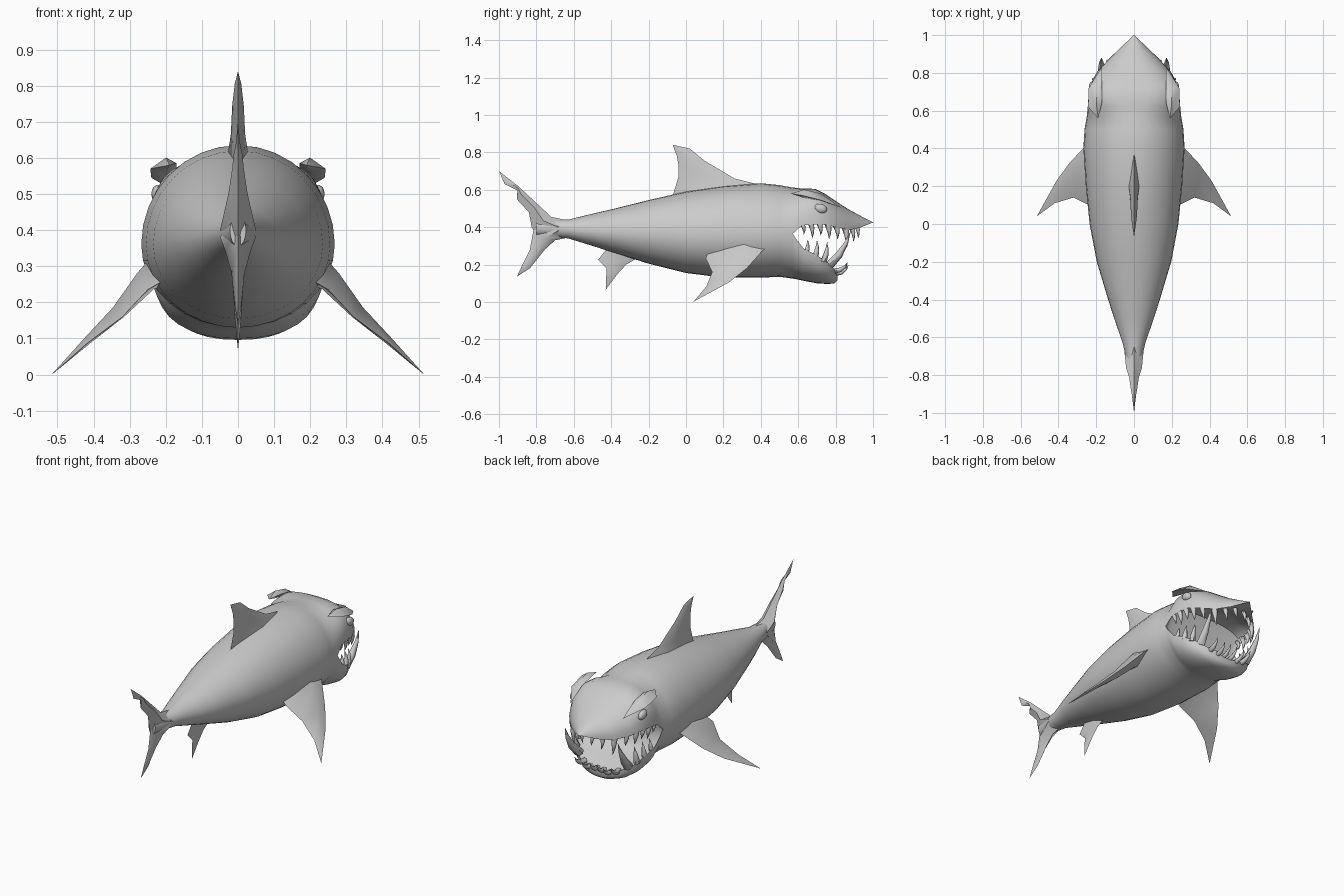
import bpy, bmesh, math
from mathutils import Vector

if "Cube" in bpy.data.objects:
    bpy.data.objects.remove(bpy.data.objects["Cube"])

grey = bpy.data.materials.new("skin grey")
grey.diffuse_color = (0.6, 0.6, 0.6, 1)
grey.use_nodes = True
grey.node_tree.nodes["Principled BSDF"].inputs["Base Color"].default_value = grey.diffuse_color


def finish(bm, name, angle=50, mirror=False):
    bmesh.ops.remove_doubles(bm, verts=bm.verts, dist=0.0004)
    bmesh.ops.recalc_face_normals(bm, faces=bm.faces)
    me = bpy.data.meshes.new(name)
    bm.to_mesh(me)
    bm.free()
    me.materials.append(grey)
    ob = bpy.data.objects.new(name, me)
    bpy.context.collection.objects.link(ob)
    if mirror:
        ob.modifiers.new("mirror", "MIRROR")
    bpy.ops.object.select_all(action='DESELECT')
    ob.select_set(True)
    bpy.context.view_layer.objects.active = ob
    bpy.ops.object.shade_smooth_by_angle(angle=math.radians(angle))
    return ob


def loft(bm, rows, closed=False):
    """Skin a list of equally long point rows."""
    vs = [[bm.verts.new(p) for p in r] for r in rows]
    n = len(rows[0])
    for a, b in zip(vs, vs[1:]):
        for i in range(n if closed else n - 1):
            j = (i + 1) % n
            bm.faces.new((a[i], a[j], b[j], b[i]))
    return vs


def arc(y, w, base, end, p=1.0, n=16):
    """Half a cross-section, from one side over the crown or keel to the other."""
    pts = []
    for i in range(n + 1):
        a = math.pi * i / n
        c, s = math.cos(a), max(math.sin(a), 0)
        pts.append((w * math.copysign(abs(c) ** p, c), y, base + (end - base) * s ** p))
    return pts


# --- Body with open mouth: y, half width, side line, back, belly
trunk = [(-.80, .022, .40, .44, .355), (-.63, .06, .39, .44, .34), (-.5, .105, .38, .472, .30),
         (-.4, .137, .375, .495, .268), (-.2, .197, .37, .545, .205), (0, .235, .36, .59, .155),
         (.2, .255, .36, .62, .13), (.4, .268, .36, .635, .13), (.5, .262, .36, .625, .135),
         (.57, .25, .365, .612, .125)]
# y, half width, lip, top, squareness
snout = [(.62, .245, .41, .607, .8), (.69, .24, .415, .605, .72), (.74, .23, .415, .58, .75),
         (.80, .20, .40, .54, .85), (.87, .137, .385, .495, .95), (.93, .075, .397, .462, 1),
         (1.0, .001, .425, .426, 1)]
# y, half width, lip, bottom, squareness
jaw = [(.59, .247, .335, .122, .98), (.63, .24, .285, .113, .92), (.70, .225, .25, .10, .88),
       (.76, .19, .21, .096, .88), (.795, .13, .175, .10, .9), (.81, .06, .165, .115, 1)]

bm = bmesh.new()
loft(bm, [arc(y, w, m, t) for y, w, m, t, b in trunk] + [arc(*s) for s in snout])
loft(bm, [arc(y, w, m, b) for y, w, m, t, b in trunk] + [arc(*s) for s in jaw])
y, w, m, t, b = trunk[-1]
throat = arc(y, w, m, m)
# palate and mouth floor curve away from the lips
loft(bm, [throat] + [arc(y, w, m, m + .4 * (t - m), .8) for y, w, m, t, p in snout])
loft(bm, [throat] + [arc(y, w, m, m + .4 * (b - m), .8) for y, w, m, b, p in jaw])
# closed tail end and jaw front
y, w, m, t, b = trunk[0]
loft(bm, [arc(y, w, m, t), arc(y, w, m, b)])
y, w, m, b, p = jaw[-1]
loft(bm, [arc(y, w, m, m + .4 * (b - m), .8), arc(y, w, m, b, p)])
finish(bm, "body", 45)


def fin(name, sections, normal=(1, 0, 0), mirror=False):
    """Loft diamond sections: leading point, trailing point, half thickness."""
    bm = bmesh.new()
    n = Vector(normal).normalized()
    rows = []
    for lead, trail, t in sections:
        if len(lead) == 2:
            lead, trail = (0, *lead), (0, *trail)
        a, b = Vector(lead), Vector(trail)
        c = a.lerp(b, .4)
        rows.append([a, c + n * t, b, c - n * t])
    vs = loft(bm, rows, True)
    bm.faces.new(vs[0])
    bm.faces.new(vs[-1])
    bmesh.ops.dissolve_degenerate(bm, dist=.0005, edges=bm.edges)
    return finish(bm, name, 60, mirror)


# --- Centre fins, as (y, z) pairs
fin("dorsal_fin", [((.42, .62), (-.07, .57), .03), ((.26, .66), (-.04, .67), .02),
                   ((.10, .755), (-.04, .73), .016), ((.02, .82), (-.05, .785), .009),
                   ((-.07, .84), (-.071, .839), .0002)])
fin("tail_upper_lobe", [((-.60, .43), (-.80, .355), .05), ((-.72, .455), (-.825, .40), .042),
                        ((-.79, .52), (-.84, .48), .026), ((-.86, .585), (-.905, .55), .016),
                        ((-.90, .622), (-.90, .595), .012), ((-.93, .645), (-.97, .63), .006),
                        ((-1, .70), (-.999, .699), .0002)])
fin("tail_lower_lobe", [((-.60, .35), (-.81, .43), .05), ((-.70, .33), (-.82, .36), .035),
                        ((-.755, .28), (-.835, .28), .018), ((-.835, .18), (-.872, .205), .009),
                        ((-.905, .135), (-.904, .136), .0002)])
fin("anal_fin", [((-.25, .24), (-.42, .29), .016), ((-.32, .20), (-.47, .225), .012),
                 ((-.37, .145), (-.425, .18), .009), ((-.43, .065), (-.429, .066), .0002)])

# --- Pectoral fins
fin("pectoral_fin", [((.20, .47, .32), (.19, .12, .27), .05), ((.26, .41, .275), (.25, .105, .235), .032),
                     ((.34, .325, .18), (.32, .14, .16), .02), ((.41, .23, .105), (.42, .11, .085), .011),
                     ((.515, .04, .002), (.514, .041, .001), .0002)], (.72, 0, .69), True)

# --- Brow ridges over the eyes
fin("brow_ridge", [((.19, .56, .58), (.191, .56, .58), .0002), ((.17, .64, .585), (.243, .62, .57), .022),
                   ((.17, .72, .57), (.24, .72, .545), .02), ((.17, .83, .505), (.171, .83, .505), .0002)],
    (0, 0, 1), True)

# --- Eyes
bm = bmesh.new()
bmesh.ops.create_uvsphere(bm, u_segments=14, v_segments=8, radius=1)
for v in bm.verts:
    v.co = (.222 + v.co.x * .018, .72 + v.co.y * .034 + v.co.z * .004, .50 + v.co.z * .024 - v.co.y * .008)
finish(bm, "eye", 60, True)


def teeth(name, items):
    """Curved pointed teeth: base, tip, radius, sideways bend direction."""
    bm = bmesh.new()
    for base, tip, r, bend in items:
        a, b = Vector(base), Vector(tip)
        q = (b - a).to_track_quat('Z', 'Y')
        rows = []
        for t, k in ((0, 1), (.35, .8), (.7, .42), (1, .02)):
            mid = a.lerp(b, t) + Vector(bend) * (4 * t * (1 - t))
            rows.append([mid + q @ Vector((r * k * math.cos(i * math.pi / 3),
                                           r * k * math.sin(i * math.pi / 3), 0)) for i in range(6)])
        vs = loft(bm, rows, True)
        bm.faces.new(vs[0])
        bm.faces.new(vs[-1])
    finish(bm, name, 60, True)


# --- Teeth rows
out = (.006, .006, 0)
teeth("upper_teeth", [((x, y, z), (x - .005, y + .01, z - h), r, out) for x, y, z, h, r in (
    (.228, .62, .42, .06, .013), (.225, .665, .425, .085, .016), (.218, .71, .425, .07, .016),
    (.205, .755, .425, .09, .018), (.175, .80, .41, .075, .016), (.13, .85, .40, .11, .018),
    (.08, .885, .40, .08, .014), (.03, .91, .41, .07, .013))])
teeth("lower_teeth", [((.222, .64, .26), (.215, .65, .335), .015, out),
                      ((.212, .69, .24), (.205, .70, .33), .017, out),
                      ((.195, .735, .215), (.19, .755, .32), .018, out),
                      ((.11, .785, .165), (.12, .865, .215), .018, (0, .012, -.012)),
                      ((.065, .79, .15), (.07, .87, .20), .016, (0, .012, -.012)),
                      ((.022, .79, .15), (.022, .865, .21), .015, (0, .012, -.012))])
teeth("lower_fang", [((.16, .765, .195), (.172, .88, .378), .027, (.006, .014, -.008))])
